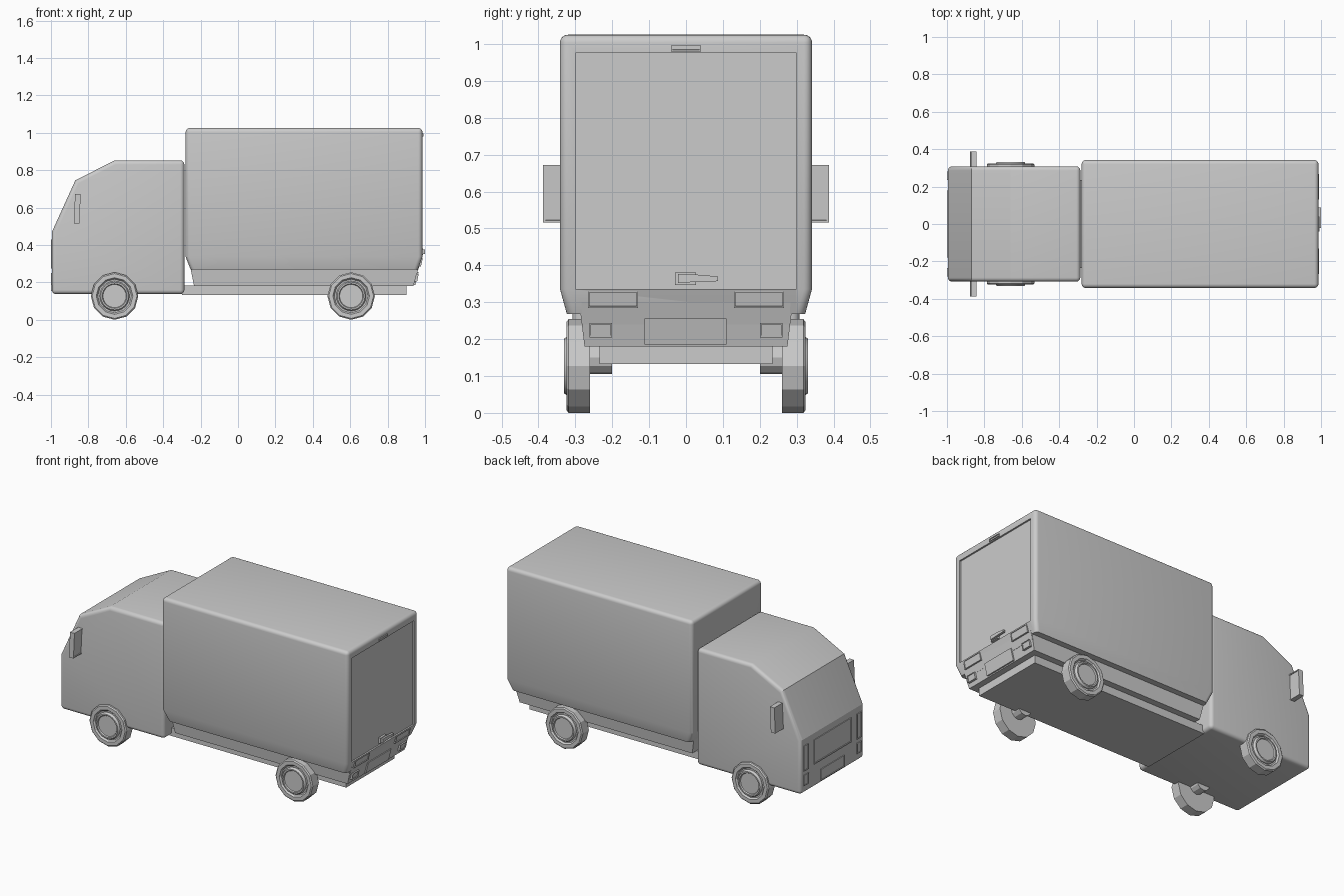
import bpy, bmesh
from math import sin, cos, pi, radians

if "Cube" in bpy.data.objects:
    bpy.data.objects.remove(bpy.data.objects["Cube"])


def finish(name, bm, smooth=None):
    bmesh.ops.recalc_face_normals(bm, faces=bm.faces)
    me = bpy.data.meshes.new(name)
    bm.to_mesh(me)
    bm.free()
    ob = bpy.data.objects.new(name, me)
    bpy.context.collection.objects.link(ob)
    if smooth:
        shade(ob, smooth)
    return ob


def shade(ob, angle):
    bpy.ops.object.select_all(action='DESELECT')
    ob.select_set(True)
    bpy.context.view_layer.objects.active = ob
    bpy.ops.object.shade_smooth_by_angle(angle=radians(angle))


def loft(bm, rings, closed_caps=True):
    loops = [[bm.verts.new(p) for p in r] for r in rings]
    n = len(loops[0])
    for a, b in zip(loops, loops[1:]):
        for i in range(n):
            bm.faces.new((a[i], a[(i + 1) % n], b[(i + 1) % n], b[i]))
    if closed_caps:
        bm.faces.new(loops[0])
        bm.faces.new(loops[-1])
    bmesh.ops.recalc_face_normals(bm, faces=bm.faces)


def rect_rings(sections):
    return [[(x0, -w, z), (x1, -w, z), (x1, w, z), (x0, w, z)] for x0, x1, w, z in sections]


def round_edges(bm, width, keep_below=-1):
    es = [e for e in bm.edges if e.calc_face_angle(0) > radians(40)
          and max(v.co.z for v in e.verts) > keep_below]
    bmesh.ops.bevel(bm, geom=es, offset=width, segments=5, profile=0.5, affect='EDGES')


def panel(name, xs, ys, zs, face=1, rim=0.006, depth=0.004, lean=0.0):
    """Thin box, its face towards +x or -x framed by a rim and recessed."""
    bm = bmesh.new()
    loft(bm, [[(x + lean * s, y, z) for y, z, s in
               ((ys[0], zs[0], 0), (ys[1], zs[0], 0), (ys[1], zs[1], 1), (ys[0], zs[1], 1))] for x in xs])
    if rim:
        f = max(bm.faces, key=lambda f: f.normal.x * face)
        n = f.normal.copy()
        bmesh.ops.inset_region(bm, faces=[f], thickness=rim)
        r = bmesh.ops.inset_region(bm, faces=[f], thickness=0.0005)
        bmesh.ops.translate(bm, verts=f.verts, vec=-n * depth)
    return finish(name, bm)


def lathe(name, profile, n, x, z, side, smooth=None):
    bm = bmesh.new()
    loft(bm, [[(x + r * sin(2 * pi * i / n), side * y, z - r * cos(2 * pi * i / n))
               for i in range(n)] for r, y in profile])
    return finish(name, bm, smooth)


# Cab: side profile extruded across, outer edges rounded
bm = bmesh.new()
prof = [(-0.995, 0.137), (-0.995, 0.47), (-0.87, 0.745), (-0.66, 0.852), (-0.287, 0.852), (-0.287, 0.137)]
loft(bm, [[(x, y, z) for x, z in prof] for y in (-0.308, 0.308)])
round_edges(bm, 0.022)
finish("cab", bm, 20)

# Cargo box with tapered foot and recessed rear door
bm = bmesh.new()
loft(bm, rect_rings([(-0.253, 0.962, 0.323, 0.268), (-0.28, 0.986, 0.342, 0.335), (-0.28, 0.986, 0.342, 1.025)]))
round_edges(bm, 0.022, 0.3)
box = finish("cargo_box", bm)
cutter = panel("door_cutter", (0.976, 1.05), (-0.3, 0.3), (0.336, 0.976), rim=0)
cutter.hide_render = True
cutter.hide_set(True)
mod = box.modifiers.new("door_recess", 'BOOLEAN')
mod.operation, mod.solver, mod.object = 'DIFFERENCE', 'EXACT', cutter
dg = bpy.context.evaluated_depsgraph_get()
mesh = bpy.data.meshes.new_from_object(box.evaluated_get(dg))
box.modifiers.clear()
box.data = mesh
bpy.data.objects.remove(cutter)
shade(box, 25)

# Lower skirt and chassis
bm = bmesh.new()
loft(bm, rect_rings([(-0.235, 0.938, 0.275, 0.18), (-0.253, 0.962, 0.286, 0.27)]))
finish("skirt", bm)
bm = bmesh.new()
loft(bm, rect_rings([(-0.3, 0.9, 0.235, 0.132), (-0.3, 0.9, 0.235, 0.182)]))
finish("chassis", bm)
# Rear panel between the side corners, below the door
bm = bmesh.new()
loft(bm, rect_rings([(0.9, 0.955, 0.28, 0.24), (0.9, 0.984, 0.285, 0.335)]))
finish("rear_panel", bm)

# Wheels: faceted tyres, round hubs, axle stubs
tyre = [(0.001, 0.26), (0.127, 0.26), (0.127, 0.318), (0.12, 0.324), (0.098, 0.324), (0.09, 0.314), (0.001, 0.314)]
hub = [(0.08, 0.31), (0.08, 0.322), (0.074, 0.331), (0.066, 0.331), (0.062, 0.324), (0.001, 0.324)]
for end, x in (("front", -0.66), ("rear", 0.605)):
    for sname, s in (("right", -1), ("left", 1)):
        lathe(f"{end}_tyre_{sname}", tyre, 12, x, 0.127, s)
        lathe(f"{end}_hub_{sname}", hub, 24, x, 0.127, s, 30)
        lathe(f"{end}_axle_{sname}", [(0.045, 0.2), (0.045, 0.262)], 12, x, 0.15, s)

# Mirrors, lamps: mirrored on both sides
for sname, s in (("right", -1), ("left", 1)):
    def span(a, b):
        return sorted((s * a, s * b))
    panel(f"mirror_{sname}", (-0.878, -0.848), span(0.3, 0.387), (0.516, 0.672), 1, 0.008, 0.004, 0.007)
    panel(f"headlamp_{sname}", (-1.0, -0.985), span(0.235, 0.282), (0.275, 0.43), -1)
    panel(f"fog_lamp_{sname}", (-1.0, -0.985), span(0.235, 0.282), (0.185, 0.25), -1)
    panel(f"tail_lamp_{sname}", (0.94, 0.978), span(0.13, 0.266), (0.284, 0.331), 1, lean=0.01)
    panel(f"reversing_lamp_{sname}", (0.93, 0.958), span(0.2, 0.262), (0.205, 0.244), 1, lean=0.008)

# Front grille and plates
panel("grille", (-1.0, -0.985), (-0.18, 0.18), (0.28, 0.43), -1, 0.01)
panel("front_plate", (-1.0, -0.985), (-0.115, 0.115), (0.155, 0.225), -1)
panel("rear_plate", (0.93, 0.948), (-0.113, 0.11), (0.186, 0.256), 1, 0, lean=0.018)

# Top marker lamp, door handle with lever
panel("marker_lamp", (0.97, 0.992), (-0.041, 0.041), (0.98, 0.996))
panel("handle_base", (0.97, 0.99), (-0.03, 0.027), (0.346, 0.381))
bm = bmesh.new()
lever = [(-0.022, 0.352), (0.025, 0.355), (0.087, 0.357), (0.087, 0.37), (0.025, 0.375), (-0.022, 0.376)]
loft(bm, [[(x, y, z) for y, z in lever] for x in (0.986, 1.0)])
finish("handle_lever", bm)
